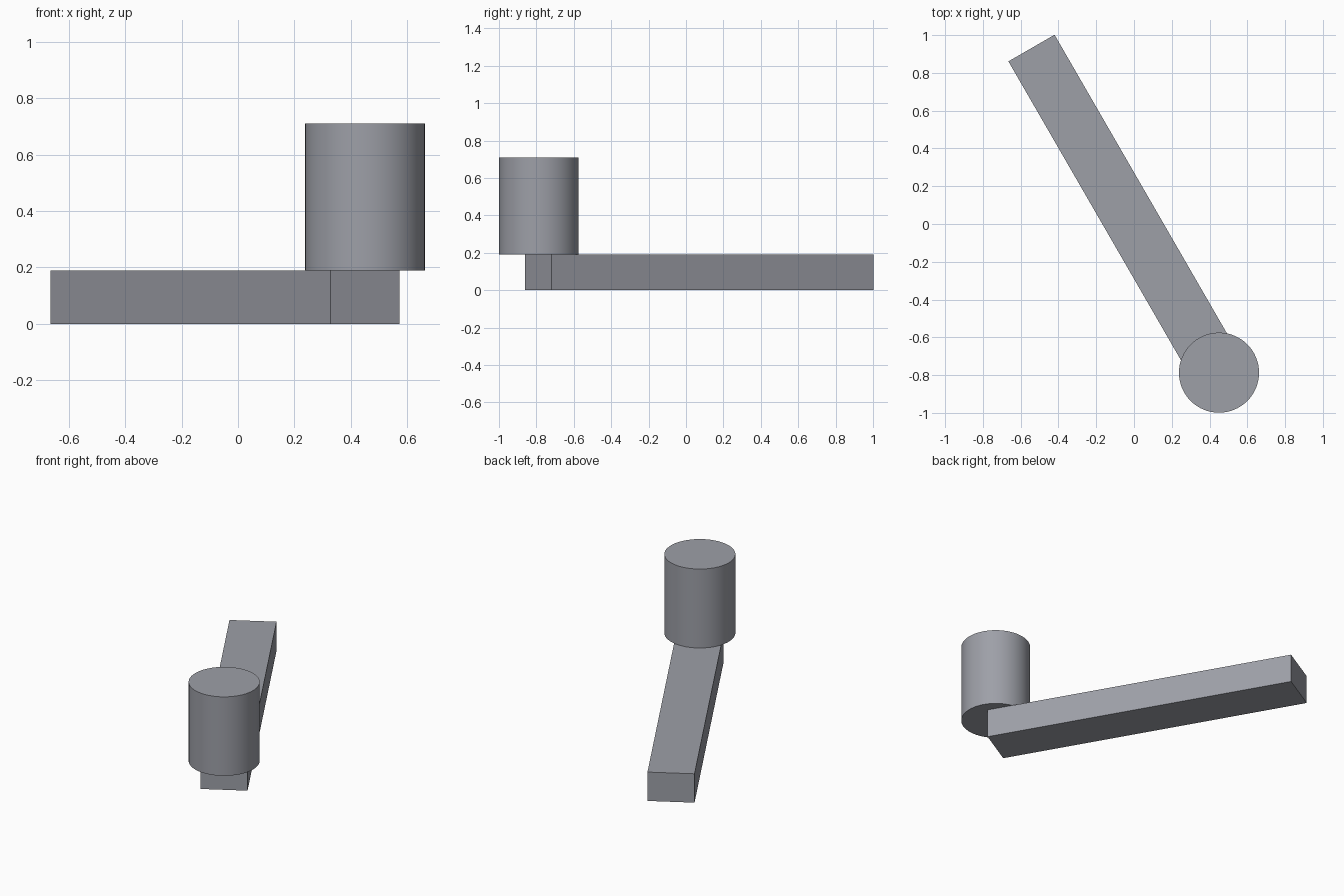
import bpy
import math

cube = bpy.data.objects.get("Cube")
if cube:
    bpy.data.objects.remove(cube, do_unlink=True)

# Single flat grey
grey = bpy.data.materials.new("steel_grey")
grey.use_nodes = True
colour = (0.34, 0.35, 0.39, 1)
grey.diffuse_color = colour
grey.node_tree.nodes["Principled BSDF"].inputs["Base Color"].default_value = colour

BAR_HEIGHT = 0.19
KNOB_HEIGHT = 0.52

# Flat rectangular crank arm, swung about the vertical axis
bpy.ops.mesh.primitive_cube_add(size=1, location=(-0.046, 0.071, BAR_HEIGHT / 2),
                                rotation=(0, 0, math.radians(-60)))
arm = bpy.context.object
arm.name = "crank_arm"
arm.scale = (1.987, 0.282, BAR_HEIGHT)
bpy.ops.object.transform_apply(location=False, rotation=False, scale=True)
arm.data.materials.append(grey)

# Round upright handle standing on the end of the arm
bpy.ops.mesh.primitive_cylinder_add(vertices=64, radius=0.212, depth=KNOB_HEIGHT,
                                    location=(0.45, -0.787, BAR_HEIGHT + KNOB_HEIGHT / 2))
handle = bpy.context.object
handle.name = "handle"
handle.data.materials.append(grey)
bpy.ops.object.shade_smooth_by_angle(angle=math.radians(30))
